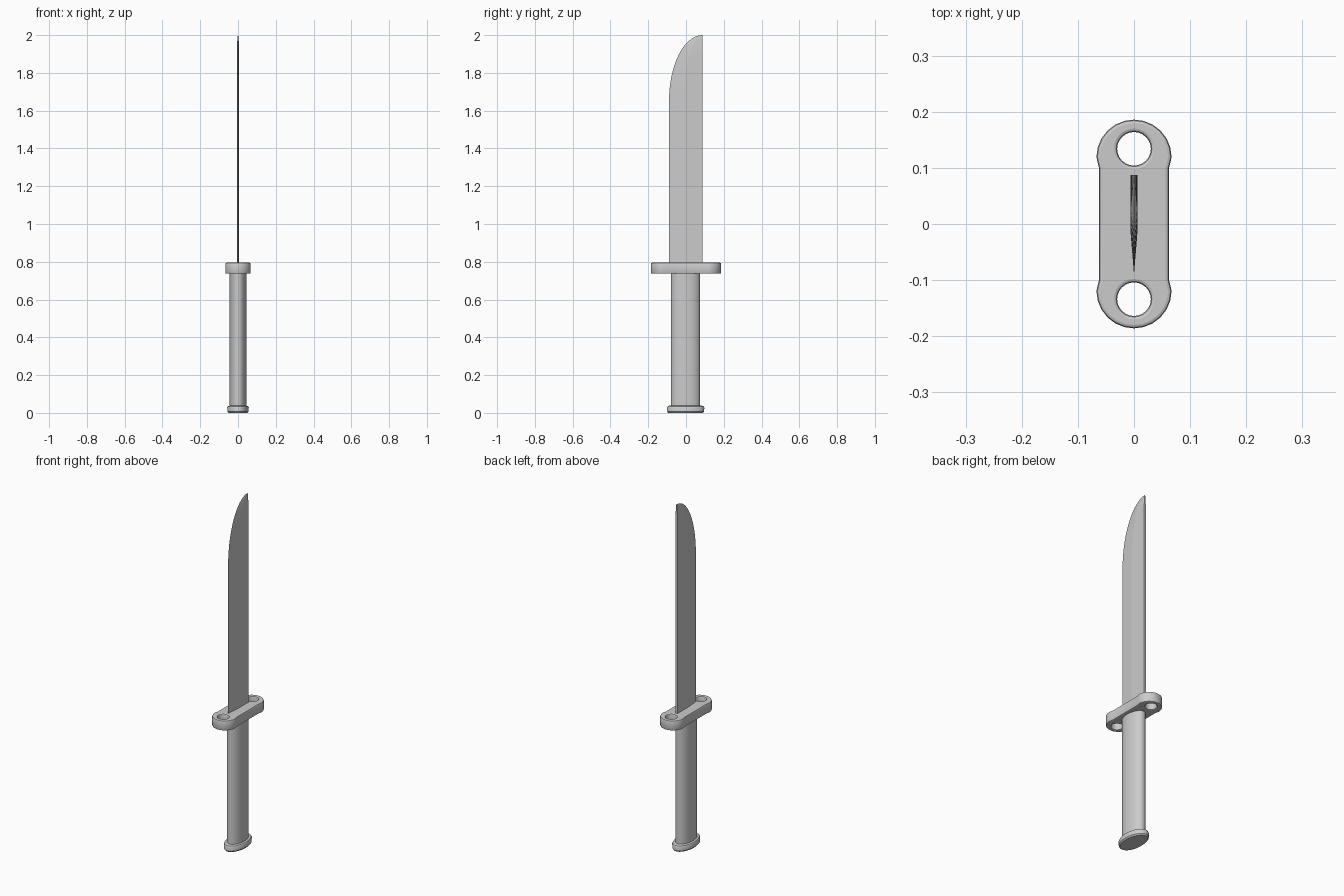
import bpy, bmesh
from math import sin, cos, pi, radians

if "Cube" in bpy.data.objects:
    bpy.data.objects.remove(bpy.data.objects["Cube"])


def loft(name, rings, smooth=True):
    """Skin closed rings of points, capping both ends."""
    bm = bmesh.new()
    vs = [[bm.verts.new(p) for p in r] for r in rings]
    n = len(vs[0])
    for a, b in zip(vs, vs[1:]):
        for i in range(n):
            j = (i + 1) % n
            bm.faces.new((a[i], a[j], b[j], b[i]))
    bm.faces.new(vs[0][::-1])
    bm.faces.new(vs[-1])
    bmesh.ops.remove_doubles(bm, verts=bm.verts, dist=1e-5)
    bmesh.ops.recalc_face_normals(bm, faces=bm.faces)
    me = bpy.data.meshes.new(name)
    bm.to_mesh(me)
    bm.free()
    ob = bpy.data.objects.new(name, me)
    bpy.context.collection.objects.link(ob)
    if smooth:
        finish(ob)
    return ob


def finish(ob):
    bpy.ops.object.select_all(action='DESELECT')
    ob.select_set(True)
    bpy.context.view_layer.objects.active = ob
    if ob.type == 'CURVE':
        bpy.ops.object.convert(target='MESH')
    bpy.ops.object.shade_smooth_by_angle(angle=radians(35))


def oval(rx, ry, z, n=32):
    return [(rx * cos(2 * pi * i / n), ry * sin(2 * pi * i / n) - 0.002, z) for i in range(n)]


# blade: flat spine, wedge towards the edge, curved up to the tip
SPINE, WIDTH, HALF = 0.087, 0.177, 0.0065


def blade_ring(width, z):
    t = HALF * min(1, 1.5 * width / WIDTH)
    mid = SPINE - 0.55 * width
    return [(t, SPINE, z), (-t, SPINE, z), (-t, mid, z), (0, SPINE - width, z), (t, mid, z)]


STEPS = 14
rings = [blade_ring(WIDTH, 0.77)]
for i in range(STEPS + 1):
    a = pi / 2 * i / STEPS
    rings.append(blade_ring(max(WIDTH * cos(a), 0.0008), 1.65 + 0.35 * sin(a)))
loft("blade", rings, smooth=False)

# grip and flared end cap
loft("grip", [oval(0.044, 0.077, 0.02), oval(0.044, 0.077, 0.75)])
loft("end_cap", [oval(rx, rx + 0.042, z) for rx, z in
                 ((0.050, 0.0), (0.056, 0.007), (0.057, 0.028), (0.053, 0.035), (0.045, 0.038))])

# guard: waisted plate with a round hole at each end
BEVEL = 0.006
curve = bpy.data.curves.new("guard", 'CURVE')
curve.dimensions = '2D'
curve.fill_mode = 'BOTH'
curve.extrude = 0.029 - BEVEL
curve.bevel_depth = BEVEL
curve.bevel_resolution = 1
curve.offset = -BEVEL


def add_loop(points):
    s = curve.splines.new('POLY')
    s.points.add(len(points) - 1)
    for p, (x, y) in zip(s.points, points):
        p.co = (x, y, 0, 1)
    s.use_cyclic_u = True


end = [(0.062, 0.098)] + [(0.067 * cos(pi * i / 12), 0.119 + 0.067 * sin(pi * i / 12))
                          for i in range(13)] + [(-0.062, 0.098)]
add_loop(end + [(-x, -y) for x, y in end])
for s in (1, -1):
    add_loop([(0.030 * cos(2 * pi * i / 24), s * 0.134 + 0.030 * sin(2 * pi * i / 24))
              for i in range(24)])
guard = bpy.data.objects.new("guard", curve)
guard.location.z = 0.766
bpy.context.collection.objects.link(guard)
finish(guard)
